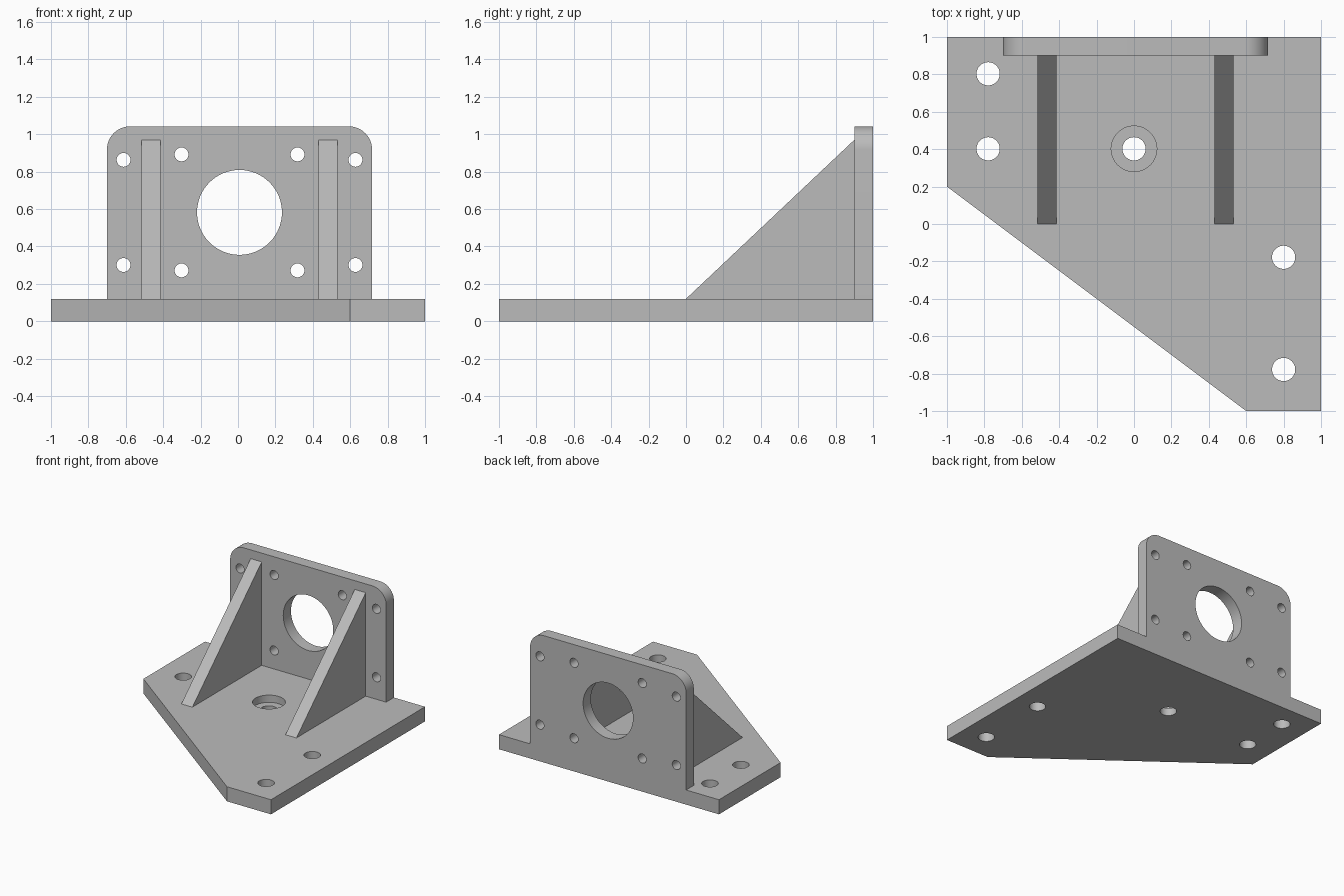
import bpy, bmesh, math
from mathutils import Matrix, Vector

if "Cube" in bpy.data.objects:
    bpy.data.objects.remove(bpy.data.objects["Cube"])

grey = bpy.data.materials.new("grey metal")
grey.diffuse_color = (0.5, 0.5, 0.5, 1)
grey.use_nodes = True
grey.node_tree.nodes["Principled BSDF"].inputs["Base Color"].default_value = grey.diffuse_color


def prism(name, points, offset):
    """Extrude a closed planar outline (3D points) along offset."""
    bm = bmesh.new()
    face = bm.faces.new([bm.verts.new(p) for p in points])
    top = bmesh.ops.extrude_face_region(bm, geom=[face])["geom"]
    bmesh.ops.translate(bm, vec=Vector(offset),
                        verts=[v for v in top if isinstance(v, bmesh.types.BMVert)])
    bmesh.ops.recalc_face_normals(bm, faces=bm.faces)
    mesh = bpy.data.meshes.new(name)
    bm.to_mesh(mesh)
    bm.free()
    mesh.materials.append(grey)
    obj = bpy.data.objects.new(name, mesh)
    bpy.context.collection.objects.link(obj)
    return obj


def drill(obj, holes, axis, depth=1.0):
    """Cut round holes, each (centre, radius), along the y or z axis."""
    bm = bmesh.new()
    turn = Matrix.Rotation(math.pi / 2, 4, "X") if axis == "y" else Matrix()
    for centre, r in holes:
        bmesh.ops.create_cone(bm, cap_ends=True, segments=64, radius1=r, radius2=r,
                              depth=depth, matrix=Matrix.Translation(centre) @ turn)
    mesh = bpy.data.meshes.new("drill")
    bm.to_mesh(mesh)
    bm.free()
    mesh.materials.append(grey)
    cutter = bpy.data.objects.new("drill", mesh)
    cutter.hide_render = True
    bpy.context.collection.objects.link(cutter)
    mod = obj.modifiers.new("holes", "BOOLEAN")
    mod.operation, mod.solver, mod.object = "DIFFERENCE", "EXACT", cutter
    bpy.context.view_layer.objects.active = obj
    bpy.ops.object.modifier_apply(modifier=mod.name)
    bpy.data.objects.remove(cutter)


def smooth(obj):
    bpy.ops.object.select_all(action="DESELECT")
    obj.select_set(True)
    bpy.context.view_layer.objects.active = obj
    bpy.ops.object.shade_smooth_by_angle(angle=math.radians(30))


T = 0.12  # base thickness

# Base plate with its diagonal corner cut, mounting holes and counterbore
base = prism("base_plate", [(-1, 1, 0), (-1, 0.2, 0), (0.6, -1, 0), (1, -1, 0), (1, 1, 0)],
             (0, 0, T))
drill(base, [((x, y, 0), 0.062) for x, y in
             [(-0.78, 0.803), (-0.78, 0.402), (0.8, -0.178), (0.8, -0.778), (0, 0.402)]], "z")
drill(base, [((0, 0.402, T), 0.122)], "z", depth=0.12)
smooth(base)

# Upright plate with rounded top corners
CX, HALF, TOP, R = 0.008, 0.709, 1.042, 0.125
outline = [(CX - HALF, 0.9, T), (CX + HALF, 0.9, T)]
for side, start in ((1, 0), (-1, 90)):
    for i in range(17):
        a = math.radians(start + 90 * i / 16)
        outline.append((CX + side * (HALF - R) + R * math.cos(a), 0.9,
                        TOP - R + R * math.sin(a)))
wall = prism("upright_plate", outline, (0, 0.1, 0))

# Large bore plus two rectangular patterns of bolt holes
holes = [((CX, 0.95, 0.582), 0.227)]
for dx, dz in ((0.62, 0.281), (0.31, 0.31)):
    for sx in (-1, 1):
        for sz in (-1, 1):
            holes.append(((CX + sx * dx, 0.95, 0.582 + sz * dz), 0.037))
drill(wall, holes, "y")
smooth(wall)

# Triangular gussets
for name, x in (("left_gusset", -0.515), ("right_gusset", 0.431)):
    prism(name, [(x, 0, T), (x, 0.9, T), (x, 0.9, 0.97)], (0.1, 0, 0))
